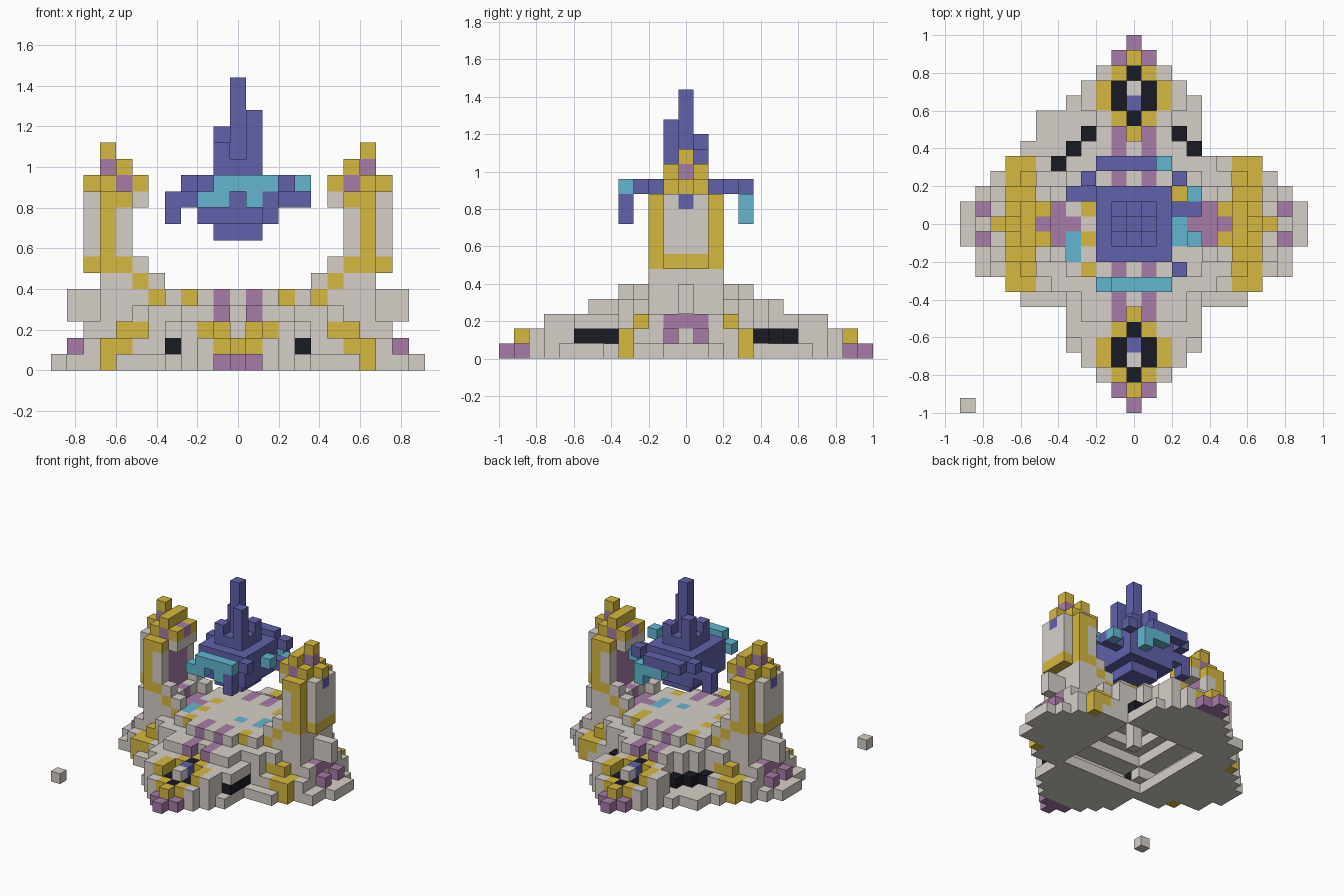
import bpy, bmesh
from itertools import product

cube = bpy.data.objects.get("Cube")
if cube:
    bpy.data.objects.remove(cube, do_unlink=True)

S = 0.08  # block size
COLOURS = {
    "stone": (0.67, 0.625, 0.575), "gold": (0.67, 0.48, 0.05),
    "indigo": (0.12, 0.12, 0.41), "teal": (0.125, 0.47, 0.64),
    "mauve": (0.39, 0.20, 0.39), "black": (0.01, 0.01, 0.018),
}
NAMES = list(COLOURS)
MATS = []
for name, rgb in COLOURS.items():
    m = bpy.data.materials.new(name)
    m.use_nodes = True
    m.diffuse_color = (*rgb, 1)
    bsdf = m.node_tree.nodes["Principled BSDF"]
    bsdf.inputs["Base Color"].default_value = (*rgb, 1)
    bsdf.inputs["Roughness"].default_value = 0.9
    MATS.append(m)

blocks = {}  # block cell -> (part, colour)


def span(v):
    return range(v[0], v[1] + 1) if isinstance(v, tuple) else (v,)


def box(part, colour, x, y, z, mirror="xy"):
    """Fill a box of blocks, mirrored over the given axes; colour None carves."""
    for i, j, k in product(span(x), span(y), span(z)):
        for a in {i, -i if "x" in mirror else i}:
            for b in {j, -j if "y" in mirror else j}:
                if colour:
                    blocks[a, b, k] = (part, colour)
                else:
                    blocks.pop((a, b, k), None)


# Terraced base: half width of each row outward from the middle, per level
TERRACES = [
    (11, 11, 10, 10, 8, 7, 4, 4, 4, 3, 2),
    (9, 9, 9, 9, 7, 4, 3, 2, 3, 3, 2),
    (9, 9, 9, 7, 5, 3, 2, 2, 3, 3),
    (9, 8, 8, 6, 5, 3, 2),
    (8, 8, 8, 4, 2),
]
B = "terraced_base"
for k, rows in enumerate(TERRACES):
    for j, half in enumerate(rows):
        box(B, "stone", (0, half), j, k)
box(B, "stone", (9, 10), 0, (3, 4))
box(B, "stone", 3, (-7, -5), (1, 2), "x")
box(B, "stone", 4, (-7, -5), 2, "x")
box(B, "stone", 3, -6, 3, "x")

# Uneven back edge
box(B, None, 10, 3, 0, "x")
box(B, None, (5, 7), 5, 0, "")
box(B, "stone", (-6, -4), (5, 7), 0, "")
box(B, None, -6, 7, 0, "")
box(B, "stone", (-6, -5), 7, 0, "")

# Dark openings in the corners
box(B, "black", 4, (-7, -5), 1, "x")
box(B, "black", 4, 5, 1, "x")
box(B, "black", 3, 6, 1, "x")
box(B, "black", 2, 7, 1, "x")
box(B, "black", -5, 4, 1, "")
box(B, None, -5, 4, (2, 3), "")

# Hollow underneath, with a hanging post
box(B, None, (0, 4), (0, 4), 0)
box(B, None, (0, 3), (0, 5), 1)
box(B, None, (0, 5), (0, 3), 1)
box(B, None, (0, 3), (0, 3), 2)
box(B, None, (0, 2), (0, 2), 3)
box(B, "stone", 0, 0, (1, 3))

# Mauve rails, gold trim and teal inlays on the terraces
box(B, "mauve", 1, (5, 6), 3)
box(B, "mauve", 1, (3, 4), 4)
box(B, None, 0, 6, 3)
box(B, "gold", 3, 3, 4)
box(B, "gold", -3, 1, 4, "y")
box(B, "gold", 3, 2, 4, "")
box(B, "teal", -4, (-2, -1), 4, "")
box(B, "teal", 3, (-1, 0), 4, "")
box(B, "teal", 1, -1, 4, "")

# Gold and mauve arches on the side wings
W = "wing_arches"
box(W, "gold", 8, 4, (0, 1))
box(W, "gold", 7, 4, 1)
box(W, "gold", 8, 3, 1)
box(W, "gold", (6, 7), 3, 2)
box(W, "mauve", 10, 1, 1)
box(W, "mauve", 9, (0, 1), 2)

# Front and back gates
G = "gates"
box(G, "mauve", 0, (11, 12), 0)
box(G, "mauve", 1, 11, 0)
box(G, "gold", 0, 11, 1)
box(G, "gold", 1, 10, 1)
box(G, "black", 0, 10, 1)
box(G, None, 1, (8, 9), 2)
box(G, "black", 1, (8, 9), 1)
box(G, "gold", 2, (8, 9), 2)
box(G, "gold", 1, 7, 2)
box(G, "black", 0, 7, 2)
box(G, "indigo", 0, 8, 2)
box(G, "stone", 0, 9, 2)
box(G, "gold", 0, 6, 2)

# Stepped buttresses flanking a mauve alcove inside each tower
U = "buttresses"
box(U, "stone", (6, 8), (0, 2), 5)
box(U, "stone", 5, 2, 5)
box(U, "stone", 6, 2, 6)
box(U, "gold", 6, 2, 5)
box(U, "gold", 5, 2, 4)
box(U, "mauve", 5, (0, 1), 4)
box(U, "mauve", 4, 0, 4)
box(U, "mauve", 6, 0, 5)

# Twin towers
T = "towers"
box(T, "stone", (7, 9), (0, 1), (6, 10))
box(T, "stone", 7, 2, (7, 9))
box(T, "gold", 8, 2, (6, 10))
box(T, "gold", 7, 2, 6)
box(T, "gold", 7, 2, 10)
box(T, "gold", 9, (0, 1), 6)
box(T, "mauve", 7, (0, 1), (6, 9))
box(T, "indigo", 9, 0, 10)
box(T, "stone", 6, (0, 1), 10)

# Tower crowns
C = "tower_crowns"
box(C, "gold", (7, 8), (0, 1), 11)
box(C, "gold", 9, 0, 11)
box(C, "gold", 6, 1, 11)
box(C, "mauve", 6, 0, 11)
box(C, "mauve", 7, 1, 11)
box(C, "gold", 7, (0, 1), 12)
box(C, "mauve", 8, 0, 12)
box(C, "gold", 8, 0, 13)

# Floating spire
F = "floating_spire"
for k, half in zip(range(8, 13), (1, 2, 2, 2, 1)):
    box(F, "indigo", (0, half), (0, half), k)
box(F, "indigo", 0, 0, (13, 17))
for x, y, top in ((1, -1, 15), (-1, 1, 14), (-1, -1, 13), (1, 1, 13)):
    box(F, "indigo", x, y, (13, top), "")

# Shards circling the spire
R = "ring_shards"
box(R, "teal", (-2, -1), -4, 10, "")
box(R, "teal", 1, -4, 10, "")
box(R, "teal", (-1, 1), -4, 11, "")
box(R, "indigo", 2, -4, (9, 10), "")
box(R, "teal", 2, -4, 11, "")
box(R, "indigo", (-2, 1), 4, 11, "")
box(R, "teal", (0, 1), 4, 10, "")
box(R, "teal", 2, 4, (9, 10), "")
box(R, "indigo", 3, 3, 11, "x")
box(R, "indigo", 3, -3, 11, "")
box(R, "indigo", -4, 2, (9, 10), "")
box(R, "indigo", -3, 2, 10, "")
box(R, "indigo", 3, 1, 10, "")
box(R, "indigo", 4, 1, 10, "")
box(R, "teal", 4, 2, 10, "")
box(R, "teal", 4, -1, 11, "")

# Small detached block
box("loose_block", "stone", -11, -12, 0, "")

# Skin each part with only its exposed faces
DIRS = [(1, 0, 0), (-1, 0, 0), (0, 1, 0), (0, -1, 0), (0, 0, 1), (0, 0, -1)]
RING = ((-1, -1), (1, -1), (1, 1), (-1, 1))


def skin(part):
    bm = bmesh.new()
    for cell, (owner, colour) in blocks.items():
        if owner != part:
            continue
        for d in DIRS:
            if tuple(c + n for c, n in zip(cell, d)) in blocks:
                continue
            axis = next(a for a in range(3) if d[a])
            face = []
            for u, v in RING[::d[axis]]:
                p = [c * S for c in cell]
                p[2] += S / 2
                p[axis] += d[axis] * S / 2
                p[(axis + 1) % 3] += u * S / 2
                p[(axis + 2) % 3] += v * S / 2
                face.append(bm.verts.new(p))
            bm.faces.new(face).material_index = NAMES.index(colour)
    bmesh.ops.remove_doubles(bm, verts=bm.verts, dist=S / 100)
    mesh = bpy.data.meshes.new(part)
    bm.to_mesh(mesh)
    bm.free()
    for m in MATS:
        mesh.materials.append(m)
    bpy.context.collection.objects.link(bpy.data.objects.new(part, mesh))


for part in dict.fromkeys(owner for owner, _ in blocks.values()):
    skin(part)
